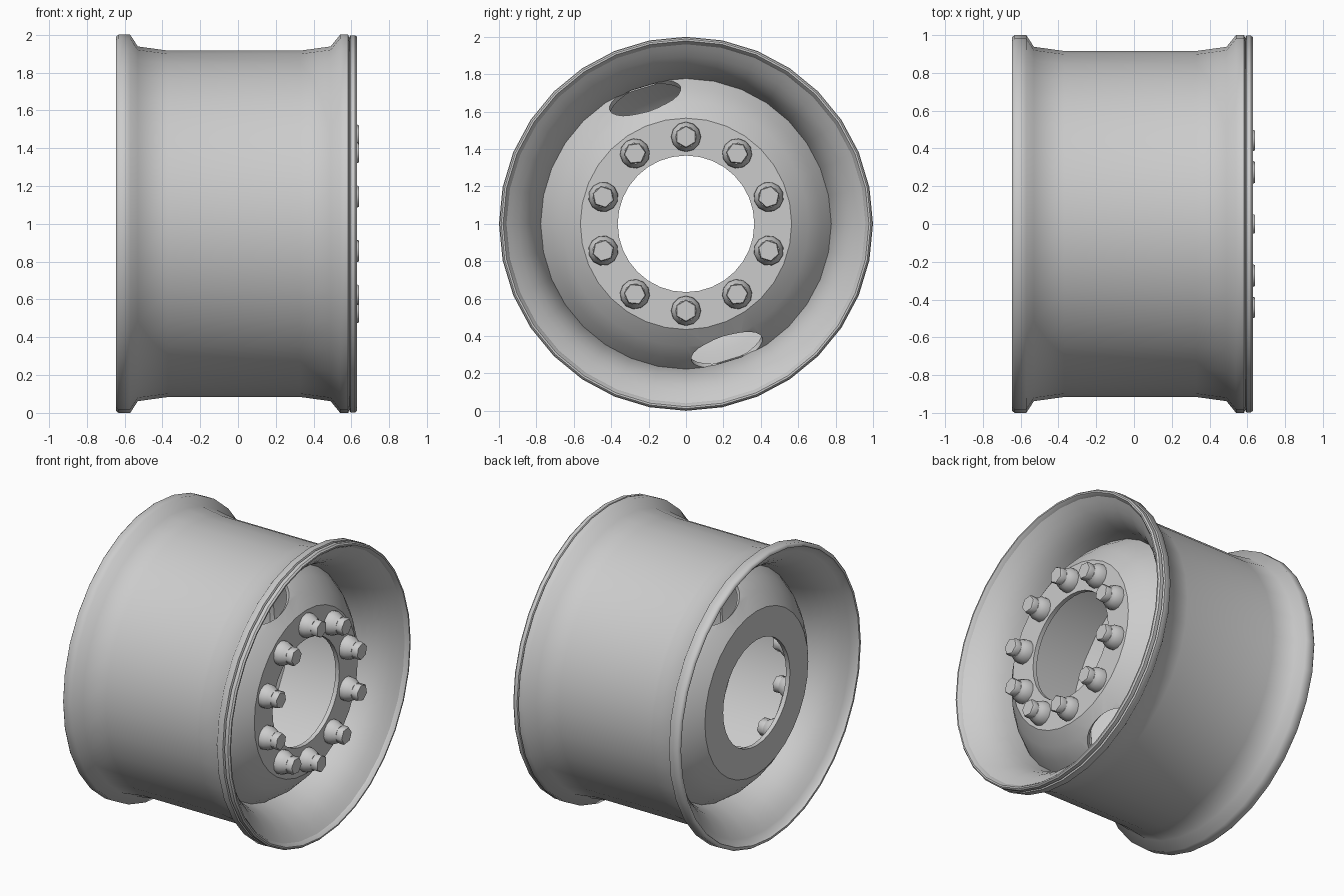
import bpy, bmesh, math
from mathutils import Vector, Matrix

if "Cube" in bpy.data.objects:
    bpy.data.objects.remove(bpy.data.objects["Cube"])

SEG = 32
AXIS_Z = 1.0


def finish(name, bm):
    bmesh.ops.recalc_face_normals(bm, faces=bm.faces)
    me = bpy.data.meshes.new(name)
    bm.to_mesh(me)
    bm.free()
    ob = bpy.data.objects.new(name, me)
    bpy.context.collection.objects.link(ob)
    return ob


def select(ob):
    bpy.ops.object.select_all(action='DESELECT')
    ob.select_set(True)
    bpy.context.view_layer.objects.active = ob


def smooth(ob, deg=32):
    select(ob)
    bpy.ops.object.shade_smooth_by_angle(angle=math.radians(deg))


def lathe(name, profile, seg=SEG):
    """Closed (x, radius) profile turned about the wheel axis."""
    bm = bmesh.new()
    rings = []
    for i in range(seg):
        a = 2 * math.pi * i / seg
        rings.append([bm.verts.new((x, r * math.sin(a), AXIS_Z + r * math.cos(a)))
                      for x, r in profile])
    n = len(profile)
    for i in range(seg):
        p, q = rings[i], rings[(i + 1) % seg]
        for j in range(n):
            k = (j + 1) % n
            bm.faces.new((p[j], p[k], q[k], q[j]))
    return finish(name, bm)


def hand_holes(disc, side, x, r, tilt, angles, half_len, half_wid):
    """Cut oval hand holes square to the cone of a disc."""
    for ang in angles:
        rad = Vector((0, math.sin(ang), math.cos(ang)))
        tan = Vector((0, math.cos(ang), -math.sin(ang)))
        ax = Vector((side, 0, 0))
        nrm = ax * math.cos(tilt) + rad * math.sin(tilt)
        slope = rad * math.cos(tilt) - ax * math.sin(tilt)
        m = Matrix((tan * half_len, slope * half_wid, nrm)).transposed().to_4x4()
        m.translation = Vector((side * x, 0, AXIS_Z)) + rad * r
        bm = bmesh.new()
        bmesh.ops.create_cone(bm, cap_ends=True, segments=24, radius1=1,
                              radius2=1, depth=0.2, matrix=m)
        cutter = finish("hole_cutter", bm)
        cutter.hide_render = True
        mod = disc.modifiers.new("hole", 'BOOLEAN')
        mod.operation = 'DIFFERENCE'
        mod.solver = 'EXACT'
        mod.object = cutter
        select(disc)
        bpy.ops.object.modifier_apply(modifier=mod.name)
        bpy.data.objects.remove(cutter)


def bolt(name, ang, x0):
    """Tapered collar with a hexagonal head, pointing to +x."""
    bm = bmesh.new()
    collar = [(0, .08, 12), (.03, .079, 12), (.055, .067, 12), (.075, .056, 12)]
    head = [(.07, .058, 6), (.11, .06, 6), (.12, .055, 6)]
    c = Vector((x0, .465 * math.sin(ang), AXIS_Z + .465 * math.cos(ang)))
    for part in (collar, head):
        prev = None
        for dx, r, n in part:
            loop = []
            for i in range(n):
                a = ang + 2 * math.pi * i / n
                loop.append(bm.verts.new(c + Vector((dx, r * math.sin(a), r * math.cos(a)))))
            if prev:
                for i in range(n):
                    j = (i + 1) % n
                    bm.faces.new((prev[i], prev[j], loop[j], loop[i]))
            else:
                bm.faces.new(loop[::-1])
            prev = loop
        bm.faces.new(prev)
    smooth(finish(name, bm), 61)


# barrel with flared bead flanges and curved inner lips
lip = [(.61, .968), (.585, .935), (.55, .895), (.51, .858), (.46, .826), (.40, .80), (.29, .772)]
outer = [(-.645, .975), (-.645, .99), (-.632, 1), (-.57, 1), (-.53, .938), (-.37, .916),
         (.33, .916), (.49, .938), (.54, 1), (.583, 1), (.588, .985)]
inner = [(.26, .77), (.21, .875), (-.21, .875), (-.26, .77)]
back_lip = [(-x - .015, r) for x, r in lip[::-1]]
smooth(lathe("rim_barrel", outer + lip + inner + back_lip), 62)

# lock ring on the front edge
smooth(lathe("lock_ring", [(.59, .955), (.59, .99), (.595, .997), (.62, .997),
                           (.63, .988), (.63, .978), (.61, .962)]))

# dished discs with a flat bolting flange, back one turned half round
disc = [(.52, .365), (.52, .565), (.455, .655), (.385, .725), (.29, .79),
        (.27, .765), (.36, .70), (.43, .63), (.49, .545), (.49, .365)]
for name, side, shift in (("front_disc", 1, 0), ("back_disc", -1, .02)):
    ob = lathe(name, [(side * (x + shift), r) for x, r in disc])
    h = side * math.atan2(-.225, .69)
    hand_holes(ob, side, .385 + shift, .72, math.radians(46), (h, h + math.pi), .20, .12)
    smooth(ob)

# ten bolts on each flange, the back set facing inward
for i in range(10):
    a = 2 * math.pi * i / 10
    bolt(f"front_bolt_{i + 1}", a, .52)
    bolt(f"back_bolt_{i + 1}", a, -.51)
